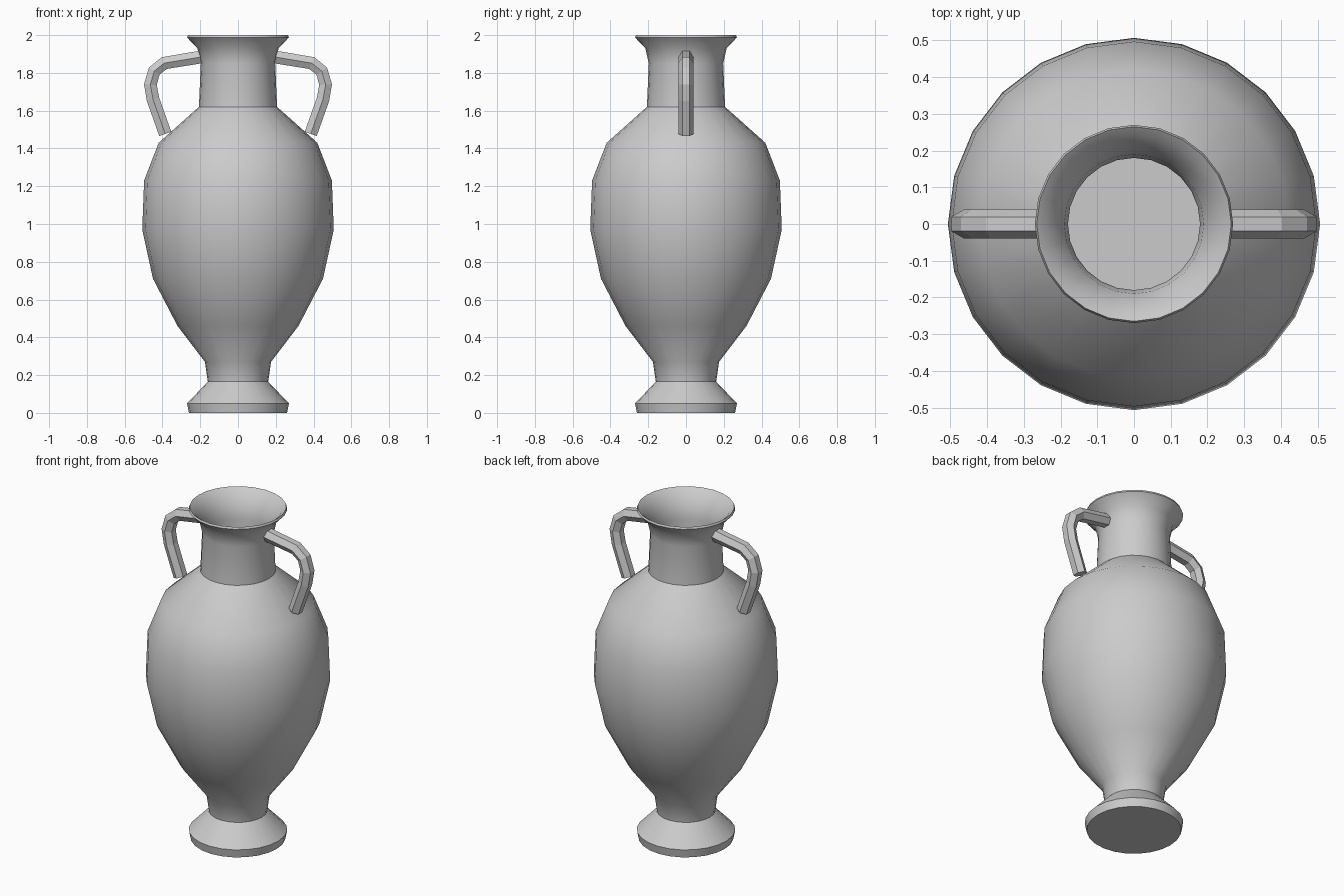
import bpy, bmesh
from math import radians, cos, sin, pi
from mathutils import Vector

if "Cube" in bpy.data.objects:
    bpy.data.objects.remove(bpy.data.objects["Cube"])

SIDES = 24


def skin(name, rings):
    """Join a list of closed vertex rings into a capped solid."""
    bm = bmesh.new()
    loops = [[bm.verts.new(p) for p in ring] for ring in rings]
    n = len(rings[0])
    for a, b in zip(loops, loops[1:]):
        for i in range(n):
            j = (i + 1) % n
            bm.faces.new((a[i], a[j], b[j], b[i]))
    bm.faces.new(loops[0])
    bm.faces.new(loops[-1])
    bmesh.ops.recalc_face_normals(bm, faces=bm.faces)
    mesh = bpy.data.meshes.new(name)
    bm.to_mesh(mesh)
    bm.free()
    obj = bpy.data.objects.new(name, mesh)
    bpy.context.collection.objects.link(obj)
    return obj


def circle(r, z):
    return [(r * cos(2 * pi * i / SIDES), r * sin(2 * pi * i / SIDES), z)
            for i in range(SIDES)]


# Vase: foot, belly, neck, flared lip, then down the inside of the neck
profile = [
    (0.26, 0.0), (0.27, 0.05), (0.16, 0.165), (0.175, 0.27),
    (0.32, 0.46), (0.45, 0.71), (0.507, 0.97), (0.497, 1.23),
    (0.42, 1.43), (0.207, 1.62), (0.197, 1.85), (0.215, 1.93),
    (0.27, 1.988), (0.265, 2.0), (0.24, 1.98), (0.19, 1.91),
    (0.18, 1.84), (0.18, 1.6),
]
vase = skin("vase_body", [circle(r, z) for r, z in profile])
bpy.context.view_layer.objects.active = vase
vase.select_set(True)
bpy.ops.object.shade_smooth_by_angle(angle=radians(40))

# Handles: hexagonal bar swept along a bent path, mirrored to the other side
path = [Vector((x, 0, z)) for x, z in (
    (0.19, 1.885), (0.39, 1.852), (0.443, 1.81),
    (0.464, 1.738), (0.45, 1.66), (0.385, 1.477))]
rings = []
for i, p in enumerate(path):
    d_in = (p - path[max(i - 1, 0)]).normalized()
    d_out = (path[min(i + 1, len(path) - 1)] - p).normalized()
    tangent = (d_in + d_out).normalized()
    side = Vector((0, 1, 0))
    up = tangent.cross(side)
    rings.append([p + 0.039 * (cos(k * pi / 3) * side + sin(k * pi / 3) * up)
                  for k in range(6)])
handles = skin("handles", rings)
mirror = handles.modifiers.new("Mirror", 'MIRROR')
mirror.use_axis[0] = True
